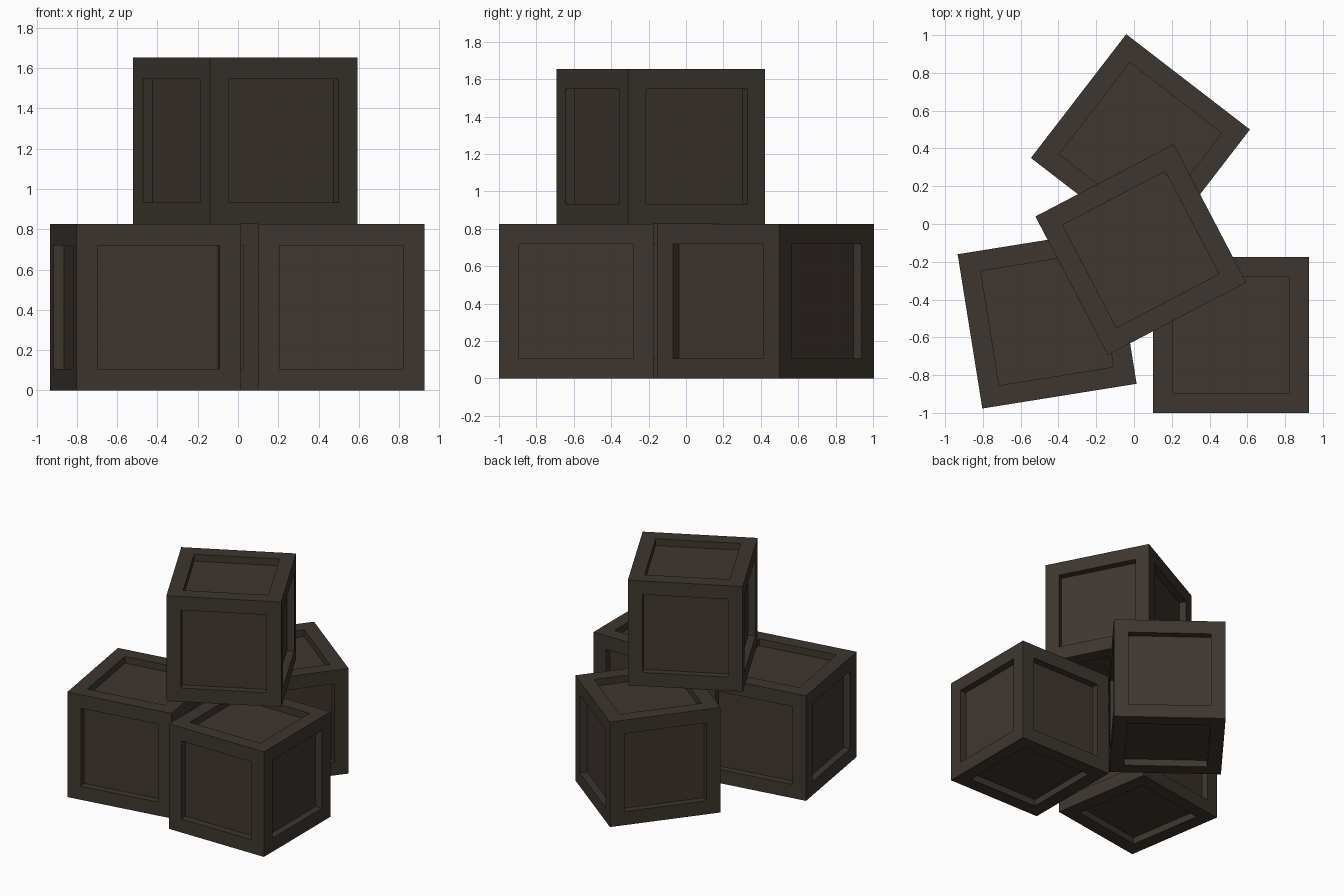
import bpy, bmesh, math
from mathutils import Matrix

if "Cube" in bpy.data.objects:
    bpy.data.objects.remove(bpy.data.objects["Cube"])

SIZE, RIM, DEPTH = 0.827, 0.107, 0.054


def material(name, rgb):
    m = bpy.data.materials.new(name)
    m.diffuse_color = (*rgb, 1.0)
    m.use_nodes = True
    m.node_tree.nodes["Principled BSDF"].inputs["Base Color"].default_value = m.diffuse_color
    return m


frame = material("dark wood frame", (0.046, 0.037, 0.029))
panel = material("brown wood panel", (0.050, 0.037, 0.030))


def crate(name, x, y, z, angle):
    """Cube with a straight-walled recessed panel on all six sides."""
    bm = bmesh.new()
    bmesh.ops.create_cube(bm, size=SIZE)
    bm.normal_update()
    sides = bm.faces[:]
    bmesh.ops.inset_individual(bm, faces=sides, thickness=RIM, use_even_offset=True)
    bm.normal_update()
    # sink each panel straight inward
    bmesh.ops.inset_individual(bm, faces=sides, thickness=0.0, depth=-DEPTH)
    for f in sides:
        f.material_index = 1
    bm.normal_update()
    me = bpy.data.meshes.new(name)
    bm.to_mesh(me)
    bm.free()
    me.materials.append(frame)
    me.materials.append(panel)
    ob = bpy.data.objects.new(name, me)
    bpy.context.collection.objects.link(ob)
    ob.matrix_world = (Matrix.Translation((x, y, z + SIZE / 2))
                       @ Matrix.Rotation(math.radians(angle), 4, 'Z'))


# three crates on the ground, one stacked on top
crate("right_crate", 0.513, -0.587, 0, 0)
crate("left_crate", -0.460, -0.503, 0, 9.1)
crate("back_crate", 0.034, 0.425, 0, -37.6)
crate("top_crate", 0.036, -0.135, SIZE, 27.6)
